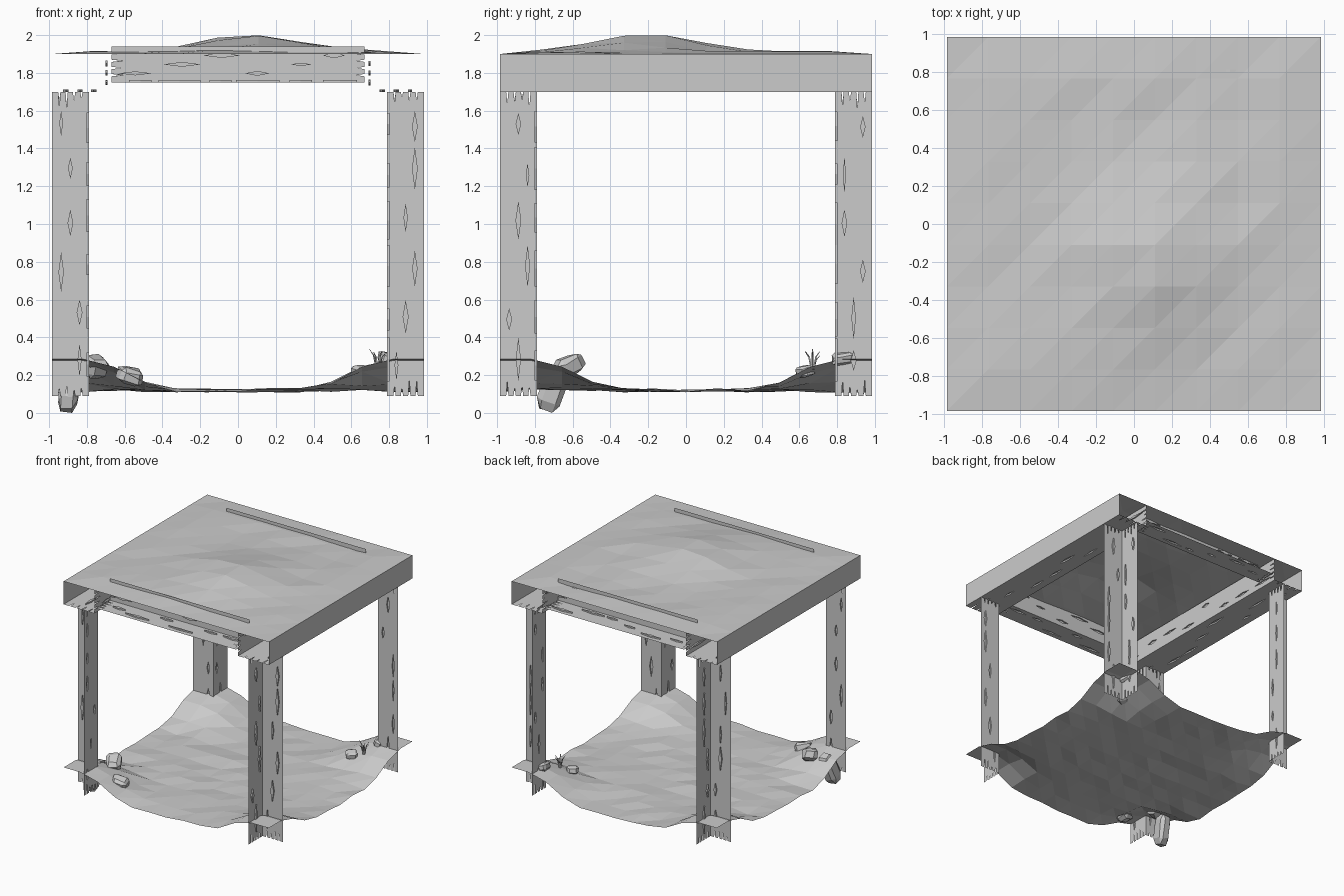
import bpy, bmesh, math, random
from mathutils import Vector, Matrix

if "Cube" in bpy.data.objects:
    bpy.data.objects.remove(bpy.data.objects["Cube"])
random.seed(4)
E, P = 0.985, 0.79          # outer edge of the tile, inner plane of the posts


def finish(bm, name):
    me = bpy.data.meshes.new(name)
    bm.to_mesh(me)
    bm.free()
    ob = bpy.data.objects.new(name, me)
    bpy.context.collection.objects.link(ob)
    return ob


# Wooden board: notched ends and shallow diamond-shaped cracks
def board(bm, origin, along, across, length, width, cracks):
    o, a, c = Vector(origin), Vector(along), Vector(across)
    n = a.cross(c)
    centre_pull = n if n.dot(Vector((o.x, o.y, 0))) > 0 else -n
    if abs(n.z) > 0.5:
        centre_pull = Vector((0, 0, 1))

    def pt(u, v, d=0):
        return o + a * u + c * v + centre_pull * d

    def loop(pts):
        vs = [bm.verts.new(p) for p in pts]
        return vs, [bm.edges.new((vs[i], vs[i - 1])) for i in range(len(vs))]

    outline = []
    for end in (0, 1):
        row = [(0, 0)]
        for k in range(1, 5):
            v = width * k / 5
            d = random.uniform(0.03, 0.09)
            row += [(0, v - 0.006), (d, v), (0, v + 0.006)]
        row.append((0, width))
        outline += row if end == 0 else [(length - u, v) for u, v in reversed(row)]
    _, edges = loop([pt(u, v) for u, v in outline])
    holes = []
    for i in range(cracks):
        u = length * (i + 0.7 + random.uniform(-0.1, 0.1)) / (cracks + 0.4)
        v = width * random.choice((0.25, 0.5, 0.75))
        h = random.uniform(0.05, 0.12) * min(1, length / 1.4)
        w = random.uniform(0.008, 0.016)
        shape = [(u - h, v), (u, v + w), (u + h, v), (u, v - w)]
        vs, es = loop([pt(*q) for q in shape])
        edges += es
        holes.append((vs, shape))
    bmesh.ops.triangle_fill(bm, use_beauty=True, use_dissolve=False, edges=edges, normal=n)
    for vs, shape in holes:
        low = [bm.verts.new(pt(u, v, 0.012)) for u, v in shape]
        for i in range(4):
            bm.faces.new((vs[i - 1], vs[i], low[i], low[i - 1]))
        bm.faces.new(low)


# Corner posts: only the two inward faces of each
for sx in (-1, 1):
    for sy in (-1, 1):
        bm = bmesh.new()
        board(bm, (sx * P, sy * P, 0.09), (0, 0, 1), (sx, 0, 0), 1.61, E - P, 6)
        board(bm, (sx * P, sy * P, 0.09), (0, 0, 1), (0, sy, 0), 1.61, E - P, 6)
        finish(bm, "corner_post")

# Front and back cross beams: inner face and underside
for sy in (-1, 1):
    bm = bmesh.new()
    board(bm, (-0.67, sy * 0.8, 1.75), (1, 0, 0), (0, 0, 1), 1.34, 0.19, 6)
    board(bm, (-0.67, sy * 0.8, 1.75), (1, 0, 0), (0, sy, 0), 1.34, E - 0.8, 6)
    finish(bm, "cross_beam")

# Side beams: inner face, underside and plain outer board
for sx in (-1, 1):
    bm = bmesh.new()
    board(bm, (sx * 0.69, -E, 1.7), (0, 1, 0), (0, 0, 1), 2 * E, 0.2, 8)
    board(bm, (sx * 0.69, -E, 1.7), (0, 1, 0), (sx, 0, 0), 2 * E, E - 0.69, 8)
    bm.faces.new([bm.verts.new((sx * E, y, z)) for y, z in
                  ((-E, 1.7), (E, 1.7), (E, 1.9), (-E, 1.9))])
    finish(bm, "side_beam")


# Triangulated height sheets for roof and floor
def sheet(name, height, n=9):
    bm = bmesh.new()
    g = []
    for i in range(n + 1):
        x = -E + 2 * E * i / n
        g.append([bm.verts.new((x, y, height(x, y)))
                  for y in (-E + 2 * E * j / n for j in range(n + 1))])
    for i in range(n):
        for j in range(n):
            a, b, c, d = g[i][j], g[i + 1][j], g[i + 1][j + 1], g[i][j + 1]
            bm.faces.new((a, b, c))
            bm.faces.new((a, c, d))
    return finish(bm, name)


def roof_height(x, y):
    if max(abs(x), abs(y)) > 0.98:
        return 1.9
    hump = 0.1 * math.exp(-((x - 0.08) / 0.36) ** 2 - ((y + 0.2) / 0.38) ** 2)
    return min(2.0, 1.9 + hump + random.uniform(0, 0.016))


def ramp(v):
    t = min(1, max(0, (abs(v) - 0.36) / 0.44))
    return t * t * (3 - 2 * t)


def floor_height(x, y):
    hill = ramp(x) * ramp(y)
    return 0.12 + 0.165 * hill + random.uniform(-0.012, 0.012) * (1 - hill)


sheet("rock_ceiling", roof_height)
sheet("dirt_floor", floor_height, 12)


# Loose stones
def stone(loc, size, rot=(0, 0, 0)):
    bm = bmesh.new()
    bmesh.ops.create_cube(bm, size=1)
    bmesh.ops.bevel(bm, geom=bm.edges[:], offset=0.22, segments=1, affect='EDGES')
    for v in bm.verts:
        v.co += Vector([random.uniform(-0.06, 0.06) for _ in range(3)])
        v.co = Vector([v.co[k] * size[k] for k in range(3)])
    m = Matrix.Translation(loc)
    for ang, ax in zip(rot, "XYZ"):
        m = m @ Matrix.Rotation(ang, 4, ax)
    bm.transform(m)
    low = min(v.co.z for v in bm.verts)
    if low < 0:
        bmesh.ops.translate(bm, verts=bm.verts, vec=(0, 0, -low))
    finish(bm, "stone")


stone((-0.89, -0.70, 0.13), (0.1, 0.12, 0.27), (-0.35, 0.15, 0))
stone((-0.76, -0.62, 0.25), (0.12, 0.15, 0.1), (0.4, 0.2, 0.5))
stone((-0.57, -0.80, 0.195), (0.13, 0.10, 0.09), (0.2, 0.3, 0.2))
stone((0.65, 0.63, 0.22), (0.09, 0.09, 0.06), (0.2, 0.1, 0.7))
stone((0.78, 0.83, 0.29), (0.07, 0.12, 0.06), (0.1, 0.3, 0.2))

# Little grass tuft: bent tapering blades
bm = bmesh.new()
for i in range(6):
    a = i * math.tau / 6
    out, side = Vector((math.cos(a), math.sin(a), 0)), Vector((-math.sin(a), math.cos(a), 0))
    tall = random.uniform(0.07, 0.12)
    rows = []
    for r, z, w in ((0.005, 0, 0.006), (0.02, tall * 0.7, 0.006), (0.045, tall, 0.002)):
        c = Vector((0.74, 0.67, 0.23)) + out * r + Vector((0, 0, z))
        rows.append([bm.verts.new(c + o) for o in (side * w, out * w, -side * w)])
    for r0, r1 in zip(rows, rows[1:]):
        for k in range(3):
            bm.faces.new((r0[k - 1], r0[k], r1[k], r1[k - 1]))
finish(bm, "grass_tuft")
